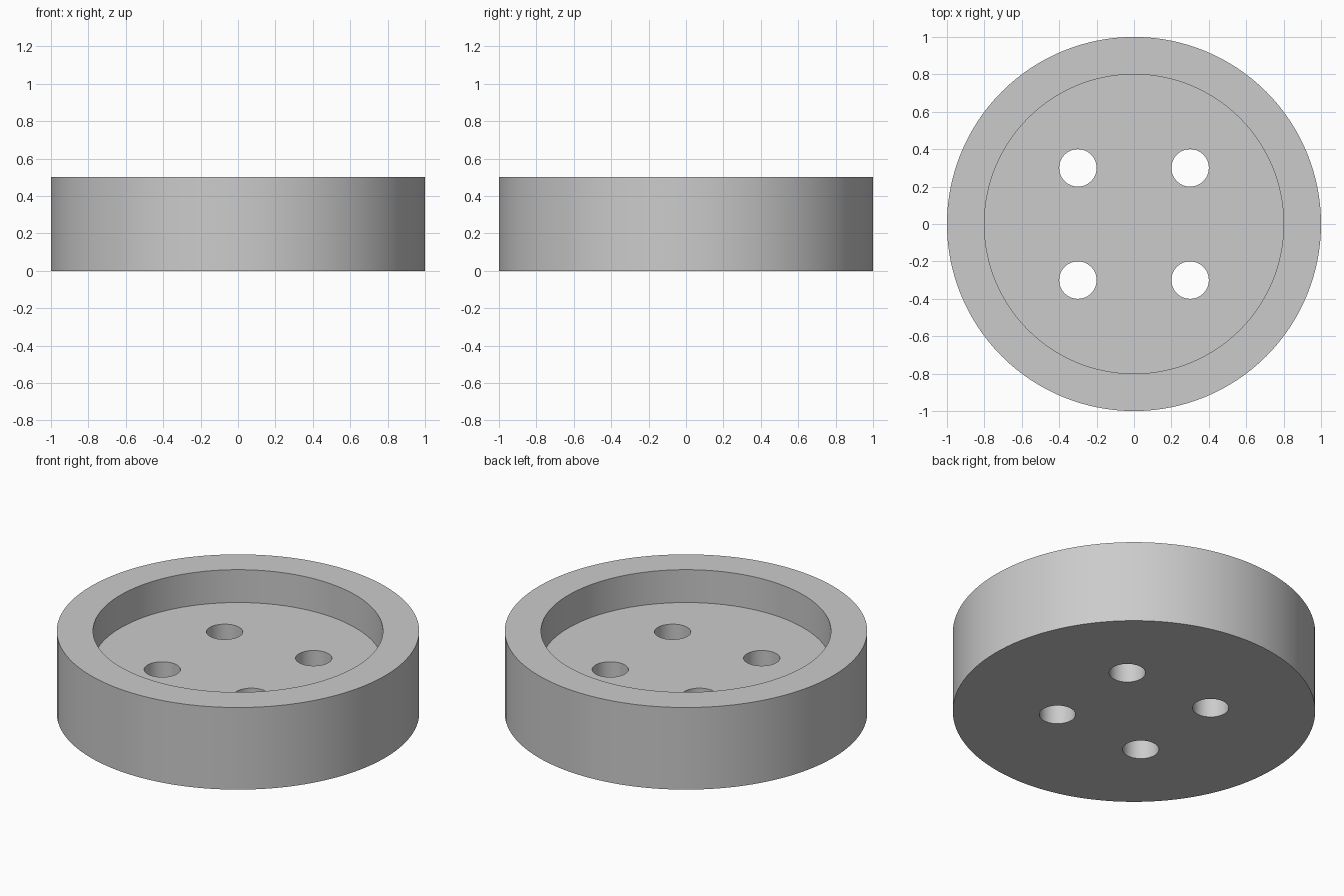
import bpy

cube = bpy.data.objects.get("Cube")
if cube:
    bpy.data.objects.remove(cube, do_unlink=True)

grey = bpy.data.materials.new("plain_grey")
grey.use_nodes = True
colour = (0.6, 0.6, 0.6, 1)
grey.diffuse_color = colour
grey.node_tree.nodes["Principled BSDF"].inputs["Base Color"].default_value = colour


def cylinder(name, radius, bottom, top, x=0, y=0, sides=128):
    bpy.ops.mesh.primitive_cylinder_add(
        vertices=sides, radius=radius, depth=top - bottom,
        location=(x, y, (bottom + top) / 2))
    obj = bpy.context.object
    obj.name = name
    obj.data.materials.append(grey)
    return obj


def cut(target, cutter):
    """Subtract the cutter from the target, then discard it."""
    cutter.hide_render = True
    mod = target.modifiers.new("cut", 'BOOLEAN')
    mod.operation = 'DIFFERENCE'
    mod.solver = 'EXACT'
    mod.object = cutter
    bpy.ops.object.select_all(action='DESELECT')
    target.select_set(True)
    bpy.context.view_layer.objects.active = target
    bpy.ops.object.modifier_apply(modifier=mod.name)
    bpy.data.objects.remove(cutter, do_unlink=True)


# Thick round body
button = cylinder("button_body", 1.0, 0, 0.5)

# Shallow recess inside the raised rim
cut(button, cylinder("recess_cutter", 0.8, 0.3, 0.7))

# Four thread holes through the floor
for x in (-0.3, 0.3):
    for y in (-0.3, 0.3):
        cut(button, cylinder("hole_cutter", 0.1, -0.2, 0.4, x, y, sides=64))

# Smooth walls with crisp rims
bpy.ops.object.shade_smooth_by_angle()
